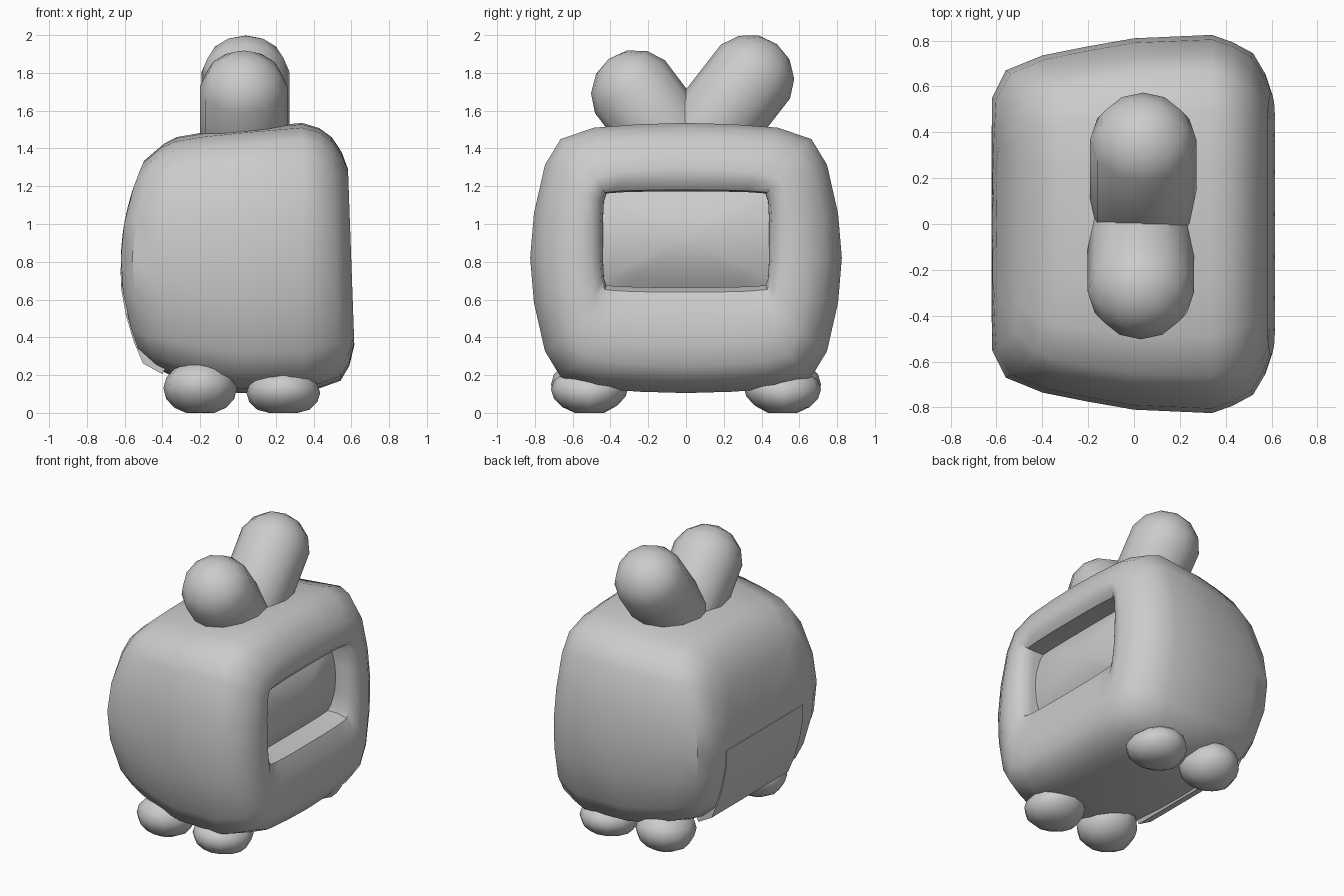
import bpy, bmesh
from math import radians
from mathutils import Vector, Matrix

if "Cube" in bpy.data.objects:
    bpy.data.objects.remove(bpy.data.objects["Cube"])


def finish(bm, name, angle=40):
    bmesh.ops.recalc_face_normals(bm, faces=bm.faces)
    me = bpy.data.meshes.new(name)
    bm.to_mesh(me)
    bm.free()
    ob = bpy.data.objects.new(name, me)
    bpy.context.collection.objects.link(ob)
    bpy.ops.object.select_all(action='DESELECT')
    bpy.context.view_layer.objects.active = ob
    ob.select_set(True)
    bpy.ops.object.shade_smooth_by_angle(angle=radians(angle))
    return ob


# Quarter sections: barrel-sided pillow, and near-square opening
PILLOW = [(1, 0), (0.976, 0.33), (0.905, 0.69), (0.805, 0.88), (0.59, 0.965), (0.3, 0.99), (0, 1)]
BOX = [(1, 0), (1, 0.4), (0.99, 0.8), (0.96, 0.96), (0.75, 0.985), (0.4, 1), (0, 1)]


def section(b):
    q = [((1 - b) * p[0] + b * r[0], (1 - b) * p[1] + b * r[1]) for p, r in zip(PILLOW, BOX)]
    half = q + [(-y, z) for y, z in q[-2::-1]]
    return half + [(y, -z) for y, z in half[-2:0:-1]]


def loft(name, stations):
    """Rings along x: x, half width, bottom, top, boxiness, bow, tilt."""
    bm = bmesh.new()
    rings = []
    for x, w, zb, zt, b, bow, tilt in stations:
        ring = []
        for sy, sz in section(b):
            z = (zb + zt) / 2 + (zt - zb) / 2 * sz
            d = z - 0.8
            ring.append(bm.verts.new((x + bow * 0.43 * d * d + tilt * d, w * sy, z)))
        rings.append(ring)
    seg = len(rings[0])
    for r, s in zip(rings, rings[1:]):
        for i in range(seg):
            j = (i + 1) % seg
            bm.faces.new((r[i], r[j], s[j], s[i]))
    bm.faces.new(rings[0])
    bm.faces.new(rings[-1])
    return finish(bm, name)


# Cabinet: bowed back, swelling sides, rolled frame into the screen recess
T = -0.036
back = [(-0.62, 0.55 * f, 0.815 - 0.51 * f, 0.815 + 0.52 * f, 0.3, 1, 0)
        for f in (0.1, 0.4, 0.7, 1.0)]
loft("cabinet", back + [
    (-0.56, 0.67, 0.23, 1.425, 0.15, 1, 0),
    (-0.40, 0.735, 0.19, 1.46, 0, 0.4, 0),
    (-0.20, 0.775, 0.14, 1.485, 0, 0.1, 0),
    (0.00, 0.81, 0.105, 1.505, 0, 0, 0),
    (0.34, 0.825, 0.105, 1.535, 0, 0, 0),
    (0.43, 0.793, 0.13, 1.508, 0, 0, 0),
    (0.52, 0.745, 0.17, 1.46, 0, 0, T),
    (0.57, 0.66, 0.25, 1.38, 0.1, 0, T),
    (0.60, 0.57, 0.36, 1.29, 0.3, 0, T),
    (0.585, 0.50, 0.54, 1.22, 0.7, 0, T),
    (0.55, 0.455, 0.64, 1.18, 0.9, 0, T),
    (0.49, 0.44, 0.665, 1.172, 1, 0, T),
    (0.34, 0.438, 0.665, 1.172, 1, 0, T)])

# Screen glass, curved from top to bottom
loft("screen", [(0.34, 0.44, 0.66, 1.175, 1, 0, 0)] +
     [(0.45 + 0.03 * (1 - f * f), 0.44 * f, 0.9175 - 0.2575 * f, 0.9175 + 0.2575 * f, 1, -2, 0.202)
      for f in (1, 0.8, 0.6, 0.4, 0.2, 0.05)])

# Slightly raised lower panel on the back
profile = [(-0.45, 0.77), (-0.622, 0.77), (-0.619, 0.66), (-0.594, 0.52),
           (-0.553, 0.38), (-0.503, 0.262), (-0.40, 0.205), (-0.30, 0.4)]
bm = bmesh.new()
f = bm.faces.new([bm.verts.new((x, -0.43, z)) for x, z in profile])
ext = bmesh.ops.extrude_face_region(bm, geom=[f])
bmesh.ops.translate(bm, vec=(0, 0.86, 0),
                    verts=[v for v in ext["geom"] if isinstance(v, bmesh.types.BMVert)])
finish(bm, "back_panel", 30)


# Stubby rounded antennas
def antenna(name, base, tip, r):
    base, tip = Vector(base), Vector(tip)
    axis = tip - base
    bm = bmesh.new()
    bmesh.ops.create_uvsphere(bm, u_segments=12, v_segments=7, radius=r)
    for v in bm.verts:
        if v.co.z > 0:
            v.co.z += axis.length
    rot = axis.to_track_quat('Z', 'Y').to_matrix().to_4x4()
    bm.transform(Matrix.Translation(base) @ rot)
    finish(bm, name, 60)


antenna("back_antenna", (0.04, 0.09, 1.45), (0.04, 0.335, 1.765), 0.238)
antenna("front_antenna", (0.03, -0.05, 1.40), (0.03, -0.265, 1.685), 0.238)

# Four pebble feet, flat underneath
for side, x, zc, rz in (("left", -0.20, 0.13, 0.145), ("right", 0.24, 0.105, 0.125)):
    for end, s in (("front", -1), ("back", 1)):
        bm = bmesh.new()
        bmesh.ops.create_uvsphere(bm, u_segments=12, v_segments=8, radius=1)
        for v in bm.verts:
            c = v.co
            lift = 0.03 * max(0, -c.y) + 0.02 * max(0, c.y)
            v.co = (x + 0.195 * c.x, s * (0.51 + 0.205 * c.y), max(0, zc + rz * c.z + lift))
        finish(bm, f"{end}_{side}_foot", 60)
